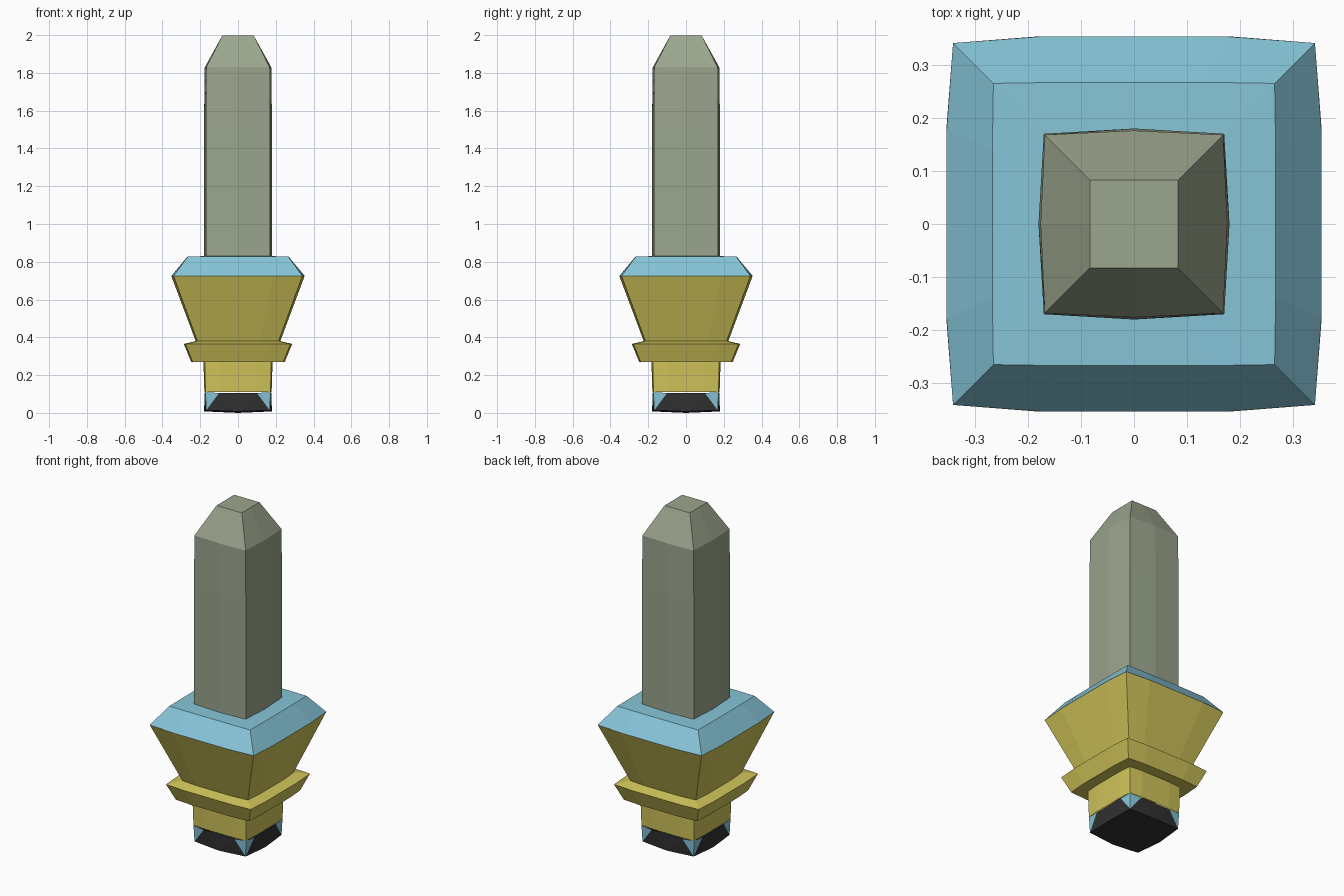
import bpy, bmesh
from mathutils import Matrix, Vector

if "Cube" in bpy.data.objects:
    bpy.data.objects.remove(bpy.data.objects["Cube"])


def material(name, rgb):
    m = bpy.data.materials.new(name)
    m.diffuse_color = (*rgb, 1)
    m.use_nodes = True
    m.node_tree.nodes["Principled BSDF"].inputs["Base Color"].default_value = m.diffuse_color
    return m


GREEN = material("grey_green", (0.33, 0.38, 0.27))
BLUE = material("pale_blue", (0.24, 0.56, 0.69))
YELLOW = material("mustard", (0.63, 0.55, 0.10))
BLACK = material("charcoal", (0.03, 0.03, 0.03))
TURNS = [Matrix.Rotation(i * 1.5707963, 3, 'Z') for i in range(4)]


def finish(bm, name, mat):
    bmesh.ops.remove_doubles(bm, verts=bm.verts, dist=0.0005)
    bmesh.ops.recalc_face_normals(bm, faces=bm.faces)
    mesh = bpy.data.meshes.new(name)
    bm.to_mesh(mesh)
    bm.free()
    mesh.materials.append(mat)
    bpy.context.collection.objects.link(bpy.data.objects.new(name, mesh))


def ring(bm, z, corner, middle, splits):
    """Square section with slightly bowed sides; splits are fractions along a side."""
    side = [(-corner, -corner)] + [(s * corner, -middle) for s in splits]
    return [bm.verts.new(t @ Vector((x, y, z))) for t in TURNS for x, y in side]


def loft(name, mat, sections, splits, cap=False):
    bm = bmesh.new()
    rings = [ring(bm, z, c, m, splits) for z, c, m in sections]
    n = len(rings[0])
    for a, b in zip(rings, rings[1:]):
        for i in range(n):
            j = (i + 1) % n
            bm.faces.new((a[i], a[j], b[j], b[i]))
    if cap:
        bm.faces.new(rings[-1])
    finish(bm, name, mat)


def repeat_faces(name, mat, faces):
    """Faces given for the front side, repeated on all four sides."""
    bm = bmesh.new()
    for t in TURNS:
        for f in faces:
            bm.faces.new([bm.verts.new(t @ Vector(p)) for p in f])
    finish(bm, name, mat)


# Tall shaft with a tapered tip
loft("shaft", GREEN, [(0.83, 0.170, 0.180), (1.54, 0.170, 0.180),
                      (1.83, 0.168, 0.176), (1.998, 0.083, 0.083)], [0], cap=True)

# Sloped collar around the shaft
loft("collar", BLUE, [(0.725, 0.341, 0.353), (0.828, 0.265, 0.267),
                      (0.83, 0.160, 0.160)], [-0.52, 0.52])

# Flared body, projecting band and neck
loft("body", YELLOW, [(0.11, 0.172, 0.178), (0.27, 0.176, 0.183), (0.27, 0.240, 0.248),
                      (0.365, 0.278, 0.287), (0.38, 0.215, 0.224),
                      (0.725, 0.341, 0.353)], [-0.55, 0.55])

# Foot: dark sides and underside, with blue wedges at the corners
tl, tr = (-0.10, -0.178, 0.105), (0.10, -0.178, 0.105)
bl, bm_, br = (-0.168, -0.168, 0.014), (0, -0.179, 0.008), (0.168, -0.168, 0.014)
cl, cr = (-0.172, -0.172, 0.11), (0.172, -0.172, 0.11)
centre = (0, 0, 0)
repeat_faces("foot", BLACK, [(tl, bl, bm_), (tl, bm_, tr), (tr, bm_, br),
                             (centre, bm_, bl), (centre, br, bm_)])
repeat_faces("foot_corner_wedges", BLUE, [(cl, bl, tl), (tr, br, cr)])
